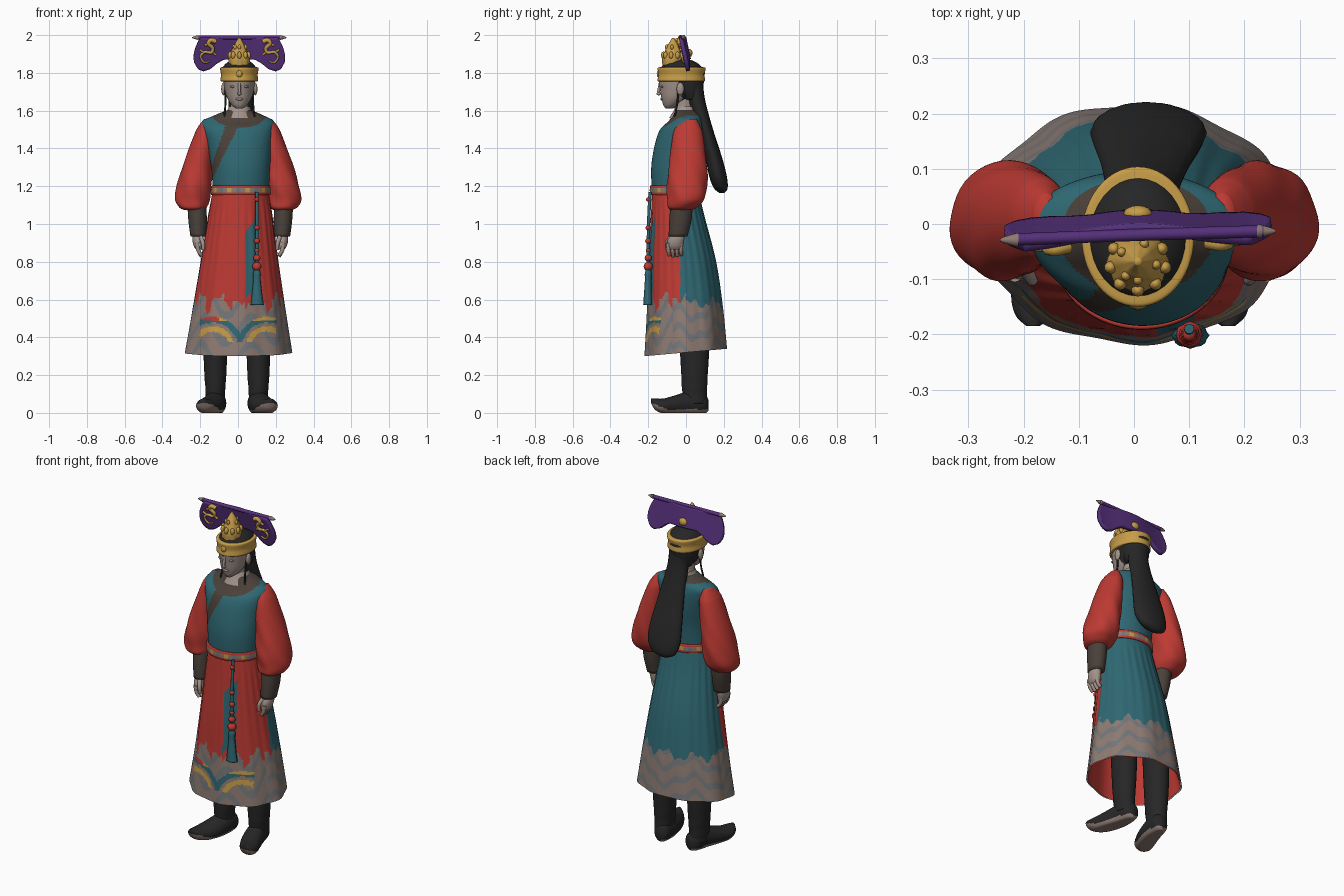
import bpy, bmesh, math
from math import sin, cos, pi, hypot

if "Cube" in bpy.data.objects:
    bpy.data.objects.remove(bpy.data.objects["Cube"])

PAL = dict(red='BE3A33', teal='2F6873', purple='55307A', gold='C79D48', black='262626',
           dark_brown='4A4039', skin='A3938A', taupe='8E7B72', grey='74777A')
MATS = {}
for name, hx in PAL.items():
    m = bpy.data.materials.new(name)
    lin = [(int(hx[i:i + 2], 16) / 255 + .055) ** 2.4 / 1.055 ** 2.4 for i in (0, 2, 4)]
    m.diffuse_color = (*lin, 1)
    m.use_nodes = True
    m.node_tree.nodes["Principled BSDF"].inputs["Base Color"].default_value = m.diffuse_color
    MATS[name] = m


def finish(name, bm, colours):
    bmesh.ops.recalc_face_normals(bm, faces=bm.faces)
    me = bpy.data.meshes.new(name)
    bm.to_mesh(me)
    bm.free()
    for c in colours:
        me.materials.append(MATS[c])
    for p in me.polygons:
        p.use_smooth = True
    ob = bpy.data.objects.new(name, me)
    bpy.context.collection.objects.link(ob)
    return ob


def smooth(pts, rows):
    """Catmull-Rom through tuples."""
    out = []
    for i in range(len(pts) - 1):
        p = [pts[max(0, min(len(pts) - 1, i + k))] for k in (-1, 0, 1, 2)]
        for j in range(rows):
            t = j / rows
            out.append([.5 * (2 * b + (c - a) * t + (2 * a - 5 * b + 4 * c - d) * t * t
                              + (3 * b - a - 3 * c + d) * t ** 3) for a, b, c, d in zip(*p)])
    return out + [list(pts[-1])]


def loft(name, rings, colour, seg=32, rows=6, axis='z', wob=None, cap=True, floor=False):
    """Rings are (position on axis, centre 1, centre 2, radius 1, radius 2)."""
    bm = bmesh.new()
    rule = colour if callable(colour) else (lambda c, a: colour)
    grid = []
    for t, cx, cy, rx, ry in smooth(rings, rows):
        row = []
        for i in range(seg):
            a = 2 * pi * i / seg
            k = wob(a, t) if wob else 1
            u, v = cx + rx * k * cos(a), cy + ry * k * sin(a)
            co = (u, v, t) if axis == 'z' else (u, t, max(0, v) if floor else v)
            row.append(bm.verts.new(co))
        grid.append(row)
    used = []
    for r0, r1 in zip(grid, grid[1:]):
        for i in range(seg):
            j = (i + 1) % seg
            f = bm.faces.new((r0[i], r0[j], r1[j], r1[i]))
            c = rule(f.calc_center_median(), 2 * pi * (i + .5) / seg)
            if c not in used:
                used.append(c)
            f.material_index = used.index(c)
    if cap:
        for r in (grid[0], grid[-1]):
            f = bm.faces.new(r)
            f.material_index = used.index(rule(f.calc_center_median(), 0)) if not callable(colour) else 0
    return finish(name, bm, used)


def ball(name, loc, scale, colour, seg=16):
    bm = bmesh.new()
    bmesh.ops.create_uvsphere(bm, u_segments=seg, v_segments=seg // 2 + 2, radius=1)
    for v in bm.verts:
        v.co = [l + s * c for l, s, c in zip(loc, scale, v.co)]
    return finish(name, bm, [colour])


def tube(name, pts, depth, colour, radii=None):
    cu = bpy.data.curves.new(name, 'CURVE')
    cu.dimensions = '3D'
    cu.bevel_depth, cu.bevel_resolution, cu.use_fill_caps = depth, 3, True
    path = smooth(pts, 6)
    sp = cu.splines.new('POLY')
    sp.points.add(len(path) - 1)
    for i, (p, co) in enumerate(zip(sp.points, path)):
        p.co = (*co, 1)
        p.radius = radii(i / (len(path) - 1)) if radii else 1
    cu.materials.append(MATS[colour])
    ob = bpy.data.objects.new(name, cu)
    bpy.context.collection.objects.link(ob)
    bpy.ops.object.select_all(action='DESELECT')
    ob.select_set(True)
    bpy.context.view_layer.objects.active = ob
    bpy.ops.object.convert(target='MESH')


# Skirt: red front panels, teal sides and back, painted cloud hem
def skirt_colour(c, a):
    x, y, z = c
    edge = (.615 if y < 0 else .575) + .022 * sin(9 * a) + .012 * sin(23 * a + 1)
    if z > edge:
        stripe = .04 < x < .11 and z < .95 + 1.2 * (x - .03)
        return 'red' if y < -.03 and not stripe else 'teal'
    if y < -.07:
        if z > edge - .045 and sin(13 * a) > .35:
            return 'red'
        d = hypot(abs(x - .01) - .14, z - .36)
        if z > .39 and x * sin(7 * x) < .2:
            if .085 < d < .112:
                return 'gold'
            if .13 < d < .16:
                return 'teal' if z < .5 else 'red' if x < -.1 else 'gold'
        return 'grey' if sin(z * 45 + 3 * sin(6 * a)) > .55 else 'taupe'
    return 'grey' if sin(z * 62 + 2.2 * sin(5 * a) + sin(13 * a)) > .4 else 'taupe'


def pleat(a, z):
    low = max(0, min(1, (1.15 - z) / .83))
    return 1 + .012 * cos(26 * a) * (1 - low) * min(1, low * 8) + .018 * cos(9 * a + .6) * low


skirt_rings = [(1.17, .013, -.055, .148, .125), (1.05, .012, -.045, .168, .14), (.8, .007, -.02, .205, .178),
               (.55, .003, -.005, .245, .2), (.32, 0, 0, .283, .217)]
for nm, k, col, n in (('skirt', 1, skirt_colour, 224), ('skirt_lining', .97, 'red', 64)):
    ob = loft(nm, [(z, x, y, rx * k, ry * k) for z, x, y, rx, ry in skirt_rings], col, n, 36, wob=pleat, cap=False)
    for v in ob.data.vertices:
        v.co.z += .09 * v.co.y * max(0, 1.15 - v.co.z) / .83


# Torso with round neck band and diagonal front band
def torso_colour(c, a):
    x, y, z = c
    if z > 1.49 and hypot((x - .005) * .9, y) < .13 and (y < 0 or z > 1.575):
        return 'dark_brown'
    mid = -.145 + (z - 1.25) * .42
    return 'dark_brown' if y < -.02 and z > 1.23 and abs(x - mid) < .012 + .08 * (z - 1.23) else 'teal'


loft('torso', [(1.16, .015, -.055, .147, .125), (1.3, .015, -.052, .157, .132), (1.42, .008, -.035, .172, .13),
               (1.5, 0, -.02, .188, .117), (1.545, 0, 0, .186, .092), (1.575, .005, .005, .13, .078),
               (1.6, .006, 0, .07, .062)], torso_colour, 128, 12)


def belt_colour(c, a):
    if abs(c.z - 1.178) > .016:
        return 'red'
    return ('taupe', 'grey', 'taupe', 'gold')[int(a * 20 / pi) % 4]


loft('belt', [(1.153, .014, -.056, .15, .128), (1.157, .014, -.056, .158, .135), (1.199, .014, -.056, .157, .135),
              (1.203, .014, -.056, .148, .126)], belt_colour, 80, 4)

# Hanging cord, beads and tassel
tube('cord', [(.1, -.19, 1.17), (.1, -.198, 1.0), (.1, -.202, .72)], .009, 'teal')
for i, (z, r) in enumerate([(1.13, .012), (.98, .014), (.91, .016), (.86, .013), (.82, .019), (.775, .024)]):
    ball(f'cord_bead_{i}', (.1, -.2, z), (r, r, r), 'red', 12)
loft('tassel', [(.765, .1, -.2, .008, .008), (.74, .1, -.2, .019, .017), (.7, .1, -.201, .019, .016),
                (.62, .101, -.202, .027, .02), (.572, .102, -.202, .033, .023)], 'teal', 20, 4,
     wob=lambda a, z: 1 + .06 * cos(8 * a))

# Arms and legs on both sides
for s, side in ((-1, 'right'), (1, 'left')):
    loft(side + '_sleeve',
         [(z, s * x, y, rx, ry) for z, x, y, rx, ry in (
             (1.555, .16, .02, .02, .035), (1.52, .165, .012, .043, .062), (1.47, .175, .01, .058, .08),
             (1.31, .212, .01, .08, .1), (1.2, .232, .005, .092, .107), (1.13, .242, 0, .092, .097),
             (1.09, .24, -.018, .074, .078), (1.075, .237, -.025, .052, .058))], 'red', 48, 8,
         wob=lambda a, z: 1 + .025 * sin(5 * a + z * 30) * min(1, max(0, (1.5 - z) * 4)))
    o = .012
    loft(side + '_bracer', [(1.11, s * .23 + o, -.022, .05, .058), (1.02, s * .226 + o, -.03, .049, .059),
                            (.935, s * .222 + o, -.042, .042, .05)], 'dark_brown', 28, 4)
    loft(side + '_palm', [(.955, s * .222 + o, -.045, .026, .034), (.92, s * .224 + o, -.052, .03, .043),
                          (.885, s * .22 + o, -.058, .027, .043), (.865, s * .216 + o, -.058, .018, .036)],
         'skin', 20, 4)
    for i in range(4):
        y = -.093 + i * .022
        tube(f'{side}_finger_{i}', [(s * .228 + o, y, .9), (s * .222 + o, y, .86),
                                    (s * .205 + o, y + .003, .826 + .006 * abs(i - 1.3))], .0125, 'skin',
             lambda t: 1 - .3 * t)
    tube(side + '_thumb', [(s * .21 + o, -.08, .93), (s * .198 + o, -.1, .9), (s * .195 + o, -.1, .862)],
         .013, 'skin', lambda t: 1 - .3 * t)
    lx = -.12 if s < 0 else .108
    loft(side + '_boot_leg', [(.05, lx, .05, .05, .06), (.12, lx, .045, .052, .066), (.2, lx, .045, .058, .07),
                              (.33, lx, .045, .063, .077), (.5, lx, .04, .066, .08)], 'black', 32, 6,
         wob=lambda a, z: 1 + .02 * sin(z * 90 + 2 * cos(a)) * max(0, 1 - z * 3.5))
    loft(side + '_boot_foot',
         [(y, lx + s * x, z, rx, rz) for y, x, z, rx, rz in (
             (.118, -.012, .04, .018, .03), (.095, -.01, .05, .045, .055), (.02, 0, .05, .056, .065),
             (-.06, .022, .04, .062, .052), (-.12, .045, .036, .057, .04), (-.163, .058, .046, .038, .03),
             (-.185, .063, .064, .012, .012))],
         lambda c, a: 'taupe' if c.z < .019 + max(0, -c.y - .1) * .4 else 'black', 40, 8, 'y', floor=True)

# Neck, inner collar and head
HX = .007
loft('neck', [(1.55, HX, -.005, .052, .055), (1.61, HX, -.01, .046, .05), (1.7, HX, -.02, .046, .055)], 'skin', 24, 4)
loft('inner_collar', [(1.56, HX, -.01, .085, .08), (1.59, HX, -.005, .068, .066), (1.622, HX, .002, .055, .056)],
     'skin', 32, 4, cap=False)
loft('head', [(1.612, HX, -.088, .018, .02), (1.63, HX, -.078, .04, .042), (1.665, HX, -.055, .063, .075),
              (1.71, HX, -.034, .077, .103), (1.76, HX, -.028, .084, .115), (1.82, HX, -.024, .09, .117)],
     lambda c, a: 'black' if c.y > -.035 + (1.72 - c.z) * .3 or c.z > 1.757 else 'skin', 64, 10)
ball('nose_tip', (HX, -.144, 1.69), (.011, .013, .009), 'skin', 12)
tube('nose_bridge', [(HX, -.137, 1.745), (HX, -.143, 1.715), (HX, -.147, 1.692)], .008, 'skin')
ball('lips', (HX, -.128, 1.661), (.02, .008, .007), 'skin', 12)
for s, side in ((-1, 'right'), (1, 'left')):
    ball(side + '_ear', (HX + s * .084, -.03, 1.715), (.012, .02, .034), 'skin', 12)
    ball(side + '_eye', (HX + s * .034, -.126, 1.727), (.016, .008, .006), 'skin', 12)
    tube(side + '_side_lock', [(HX + s * .078, -.04, 1.74), (HX + s * .073, -.045, 1.65), (HX + s * .08, -.06, 1.57)],
         .005, 'black')

# Hair, cap and headband
loft('back_hair', [(1.8, HX, .0, .085, .1), (1.72, HX, .015, .078, .075), (1.66, HX, .03, .06, .045)], 'black', 32, 5)
loft('hair_tail', [(1.78, .012, .045, .06, .042), (1.66, .014, .055, .062, .045), (1.5, .02, .105, .078, .038),
                   (1.35, .025, .147, .098, .044), (1.25, .026, .17, .103, .046), (1.19, .02, .184, .078, .036),
                   (1.165, .013, .19, .03, .014)], 'black', 40, 7, wob=lambda a, z: 1 + .012 * cos(16 * a))
ball('cap', (HX, -.024, 1.8), (.095, .117, .075), 'black', 32)
loft('headband', [(1.755, HX, -.025, .09, .115), (1.759, HX, -.025, .1, .126), (1.79, HX, -.024, .097, .122),
                  (1.824, HX, -.023, .102, .127), (1.83, HX, -.023, .093, .116)], 'gold', 56, 4)
ball('headband_jewel', (HX, -.147, 1.795), (.016, .008, .018), 'gold')

# Gold crown with knobs
loft('crown', [(1.83, HX, -.07, .052, .052), (1.875, HX, -.07, .055, .054), (1.905, HX, -.068, .045, .046),
               (1.94, HX, -.068, .03, .032), (1.96, HX, -.068, .02, .02), (1.985, HX, -.068, .006, .006)],
     'gold', 32, 5, wob=lambda a, z: 1 + .04 * cos(8 * a))
for i in range(9):
    a = 2 * pi * i / 9 - pi / 2
    ball(f'crown_knob_{i}', (HX + .05 * cos(a), -.07 + .05 * sin(a), 1.893), (.012, .012, .02), 'gold', 10)
    if i % 2 == 0:
        ball(f'crown_upper_knob_{i}', (HX + .034 * cos(a), -.068 + .034 * sin(a), 1.936), (.009, .009, .014), 'gold', 10)


# Purple banner with hanging lobes, its rod and gold serpents
def drop(u):
    u = abs(u)
    pts = [(0, .115), (.35, .115), (.5, .135), (.65, .165), (.8, .177), (.92, .165), (1, .13)]
    for (a, p), (b, q) in zip(pts, pts[1:]):
        if u <= b:
            return p + (q - p) * (u - a) / (b - a)
    return .13


def banner_y(x, d):
    return -.022 + x * .03 + d * .22 + .012 * cos(x * 14)


bm = bmesh.new()
g = [[None] * 17 for _ in range(61)]
for i in range(61):
    u = -1 + i / 30
    for j in range(17):
        d = drop(u) * j / 16
        x = HX + u * (.205 + .037 * sin(min(1, d / .13) * pi * .62))
        g[i][j] = bm.verts.new((x, banner_y(x, d), 1.987 - d))
for i in range(60):
    for j in range(16):
        bm.faces.new((g[i][j], g[i + 1][j], g[i + 1][j + 1], g[i][j + 1]))
ban = finish('banner', bm, ['purple'])
mod = ban.modifiers.new('thickness', 'SOLIDIFY')
mod.thickness, mod.offset = .022, 0
tube('banner_rod', [(-.215, -.028, 1.987), (0, -.02, 1.987), (.235, -.013, 1.987)], .011, 'purple')
for s, side in ((-1, 'right'), (1, 'left')):
    x = HX + s * .216
    y = -.021 + s * .008
    tube(side + '_rod_end', [(x, y, 1.987), (x + s * .012, y, 1.987), (x + s * .034, y, 1.987)], .013, 'taupe',
         lambda t: 1 - .85 * t * t)
    path = [(.125, .02), (.15, .012), (.163, .03), (.14, .055), (.15, .078), (.185, .075), (.205, .1), (.185, .13),
            (.155, .122)]
    tube(side + '_serpent', [(HX + s * px, banner_y(s * px, pd) - .016, 1.985 - pd) for px, pd in path], .012, 'gold',
         lambda t: 1.1 - .75 * t)
    for k, (px, pd, qx, qd) in enumerate([(.148, .07, .125, .09), (.185, .078, .212, .062), (.16, .03, .185, .04)]):
        tube(f'{side}_serpent_leg_{k}', [(HX + s * px, banner_y(s * px, pd) - .016, 1.985 - pd),
                                         (HX + s * qx, banner_y(s * qx, qd) - .015, 1.985 - qd)], .006, 'gold')
ball('back_emblem', (HX, .018, 1.905), (.026, .016, .022), 'gold')
